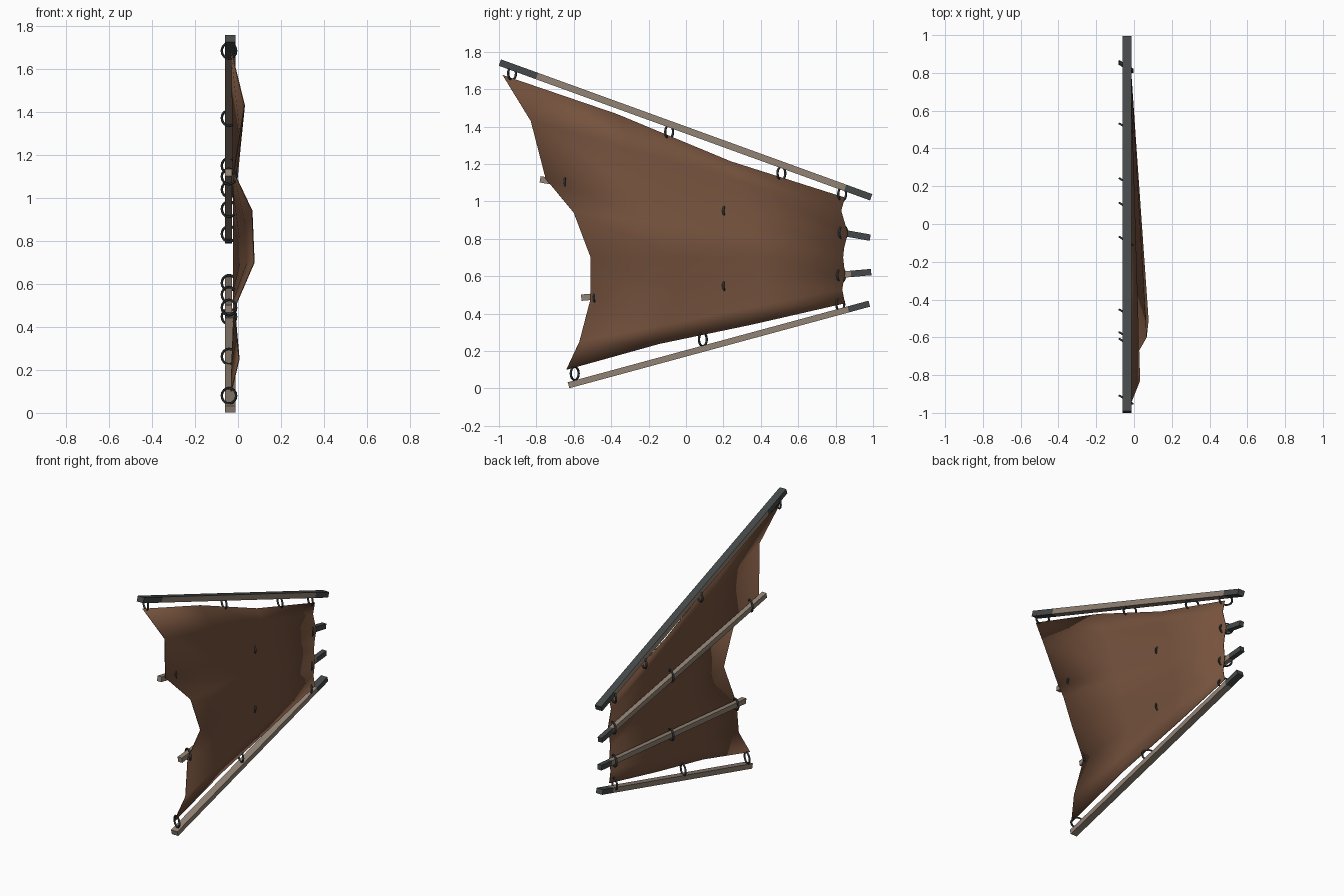
import bpy, bmesh, math
from mathutils import Vector

cube = bpy.data.objects.get("Cube")
if cube:
    bpy.data.objects.remove(cube, do_unlink=True)


def material(name, rgb):
    m = bpy.data.materials.new(name)
    m.use_nodes = True
    m.diffuse_color = (*rgb, 1)
    m.node_tree.nodes["Principled BSDF"].inputs["Base Color"].default_value = (*rgb, 1)
    return m


leather = material("brown_leather", (0.18, 0.085, 0.047))
wood = material("pale_wood", (0.29, 0.227, 0.178))
weathered = material("grey_wood", (0.06, 0.066, 0.066))
iron = material("dark_iron", (0.035, 0.04, 0.042))


def make_object(name, bm, mats):
    bmesh.ops.recalc_face_normals(bm, faces=bm.faces)
    me = bpy.data.meshes.new(name)
    bm.to_mesh(me)
    bm.free()
    ob = bpy.data.objects.new(name, me)
    bpy.context.collection.objects.link(ob)
    for m in mats:
        me.materials.append(m)
    return ob


def spar(name, start, end, x0, x1, height, cuts, dark_top=False):
    """Square pole in the y-z plane, cut along its length into wood and grey bands."""
    a, b = Vector((0, *start)), Vector((0, *end))
    along = (b - a).normalized()
    up = Vector((1, 0, 0)).cross(along) * height / 2
    bm = bmesh.new()
    loops = []
    for t in cuts:
        c = a.lerp(b, t)
        loops.append([bm.verts.new(c + up * s + Vector((x, 0, 0)))
                      for x, s in ((x0, -1), (x1, -1), (x1, 1), (x0, 1))])
    bm.faces.new(loops[0])
    bm.faces.new(loops[-1])
    for p, q in zip(loops, loops[1:]):
        for i in range(4):
            j = (i + 1) % 4
            bm.faces.new((p[i], p[j], q[j], q[i]))
    bm.normal_update()
    bmesh.ops.recalc_face_normals(bm, faces=bm.faces)
    for f in bm.faces:
        t = (f.calc_center_median() - a).dot(along) / (b - a).length
        end_band = t > cuts[-2] or (len(cuts) > 3 and t < cuts[1])
        if end_band or (dark_top and f.normal.z > 0.7):
            f.material_index = 1
    return make_object(name, bm, [wood, weathered])


# Four poles fanning out toward the front
spar("top_spar", (-0.995, 1.742), (0.99, 1.022), -0.06, -0.012, 0.036, (0, 0.1, 0.93, 1), True)
spar("upper_middle_spar", (-0.78, 1.118), (0.985, 0.806), -0.06, -0.028, 0.034, (0, 0.93, 1))
spar("lower_middle_spar", (-0.56, 0.485), (0.99, 0.622), -0.06, -0.028, 0.034, (0, 0.93, 1))
spar("bottom_spar", (-0.628, 0.017), (0.98, 0.453), -0.06, -0.012, 0.033, (0, 0.93, 1))

# Membrane: rows run from the scalloped front edge (x, y, z) to the rear edge
front = [(-0.03, -0.98, 1.675), (0.03, -0.83, 1.43), (-0.02, -0.75, 1.12), (0.065, -0.6, 0.94),
         (0.075, -0.51, 0.70), (-0.02, -0.51, 0.48), (0.005, -0.57, 0.25), (-0.032, -0.64, 0.10)]
rear = [(0.85, 1.02), (0.83, 0.95), (0.865, 0.83), (0.845, 0.75),
        (0.84, 0.70), (0.85, 0.61), (0.835, 0.53), (0.85, 0.455)]
sag = {0: (0, 0.01, -0.025, 0), 7: (0, 0.02, 0.005, 0)}
bm = bmesh.new()
grid = []
for r, (f, b) in enumerate(zip(front, rear)):
    f, b = Vector(f), Vector((-0.02, *b))
    grid.append([bm.verts.new(f.lerp(b, c / 3) + Vector((0, 0, sag.get(r, (0,) * 4)[c])))
                 for c in range(4)])
for p, q in zip(grid, grid[1:]):
    for c in range(3):
        bm.faces.new((p[c], p[c + 1], q[c + 1], q[c]))
membrane = make_object("membrane", bm, [leather])
thick = membrane.modifiers.new("thickness", "SOLIDIFY")
thick.thickness = 0.005
thick.offset = 0
bpy.ops.object.select_all(action="DESELECT")
membrane.select_set(True)
bpy.context.view_layer.objects.active = membrane
bpy.ops.object.shade_smooth_by_angle(angle=math.radians(40))

# Iron rings lacing the membrane to the poles (y, z of each centre)
rings = {
    "top": [(-0.93, 1.685), (-0.09, 1.372), (0.51, 1.15), (0.835, 1.04)],
    "upper_middle": [(-0.63, 1.10), (0.22, 0.948), (0.84, 0.833)],
    "lower_middle": [(-0.475, 0.49), (0.22, 0.55), (0.83, 0.605)],
    "bottom": [(-0.595, 0.08), (0.09, 0.262), (0.825, 0.448)],
}
for row, centres in rings.items():
    for n, (y, z) in enumerate(centres, 1):
        bpy.ops.mesh.primitive_torus_add(
            location=(-0.042, y, z), rotation=(math.pi / 2, 0, math.radians(-32)),
            major_segments=16, minor_segments=6, major_radius=0.036, minor_radius=0.006)
        ring = bpy.context.object
        ring.name = f"{row}_ring_{n}"
        ring.scale.x = 1.1
        ring.data.materials.append(iron)
        bpy.ops.object.shade_smooth_by_angle(angle=math.radians(60))
